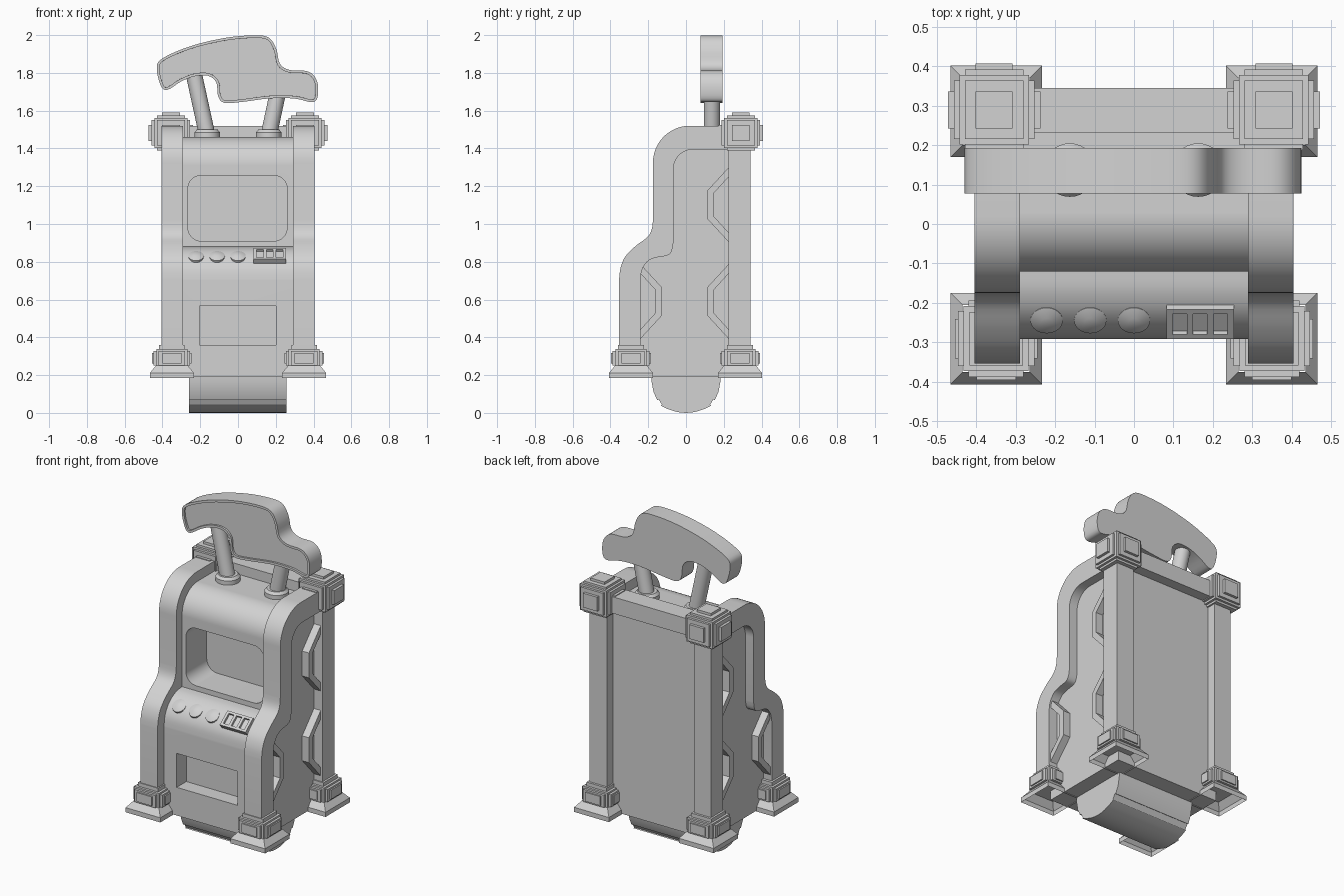
import bpy, bmesh
from math import sin, cos, radians
from mathutils import Matrix, Vector

old = bpy.data.objects.get("Cube")
if old:
    bpy.data.objects.remove(old, do_unlink=True)

grey = bpy.data.materials.new("plain grey")
grey.use_nodes = True
grey.diffuse_color = (0.65, 0.65, 0.65, 1)
grey.node_tree.nodes["Principled BSDF"].inputs["Base Color"].default_value = (0.65, 0.65, 0.65, 1)


def shade(ob):
    bpy.ops.object.select_all(action='DESELECT')
    ob.select_set(True)
    bpy.context.view_layer.objects.active = ob
    bpy.ops.object.shade_smooth_by_angle(angle=radians(32))


def finish(name, bm, smooth=False, closed=True):
    if closed:
        bmesh.ops.recalc_face_normals(bm, faces=bm.faces)
    mesh = bpy.data.meshes.new(name)
    bm.to_mesh(mesh)
    bm.free()
    mesh.materials.append(grey)
    ob = bpy.data.objects.new(name, mesh)
    bpy.context.collection.objects.link(ob)
    if smooth:
        shade(ob)
    return ob


def add_box(bm, centre, size):
    m = Matrix.Translation(centre) @ Matrix.Diagonal((*size, 1))
    bmesh.ops.create_cube(bm, size=1, matrix=m)


def add_prism(bm, pts, axis, a, b):
    """Extrude a (y, z) outline along x, or an (x, z) outline along y."""
    def put(p, d):
        return (d, p[0], p[1]) if axis == 'x' else (p[0], d, p[1])
    face = bm.faces.new([bm.verts.new(put(p, a)) for p in pts])
    ext = bmesh.ops.extrude_face_region(bm, geom=[face], use_keep_orig=True)
    vec = (b - a, 0, 0) if axis == 'x' else (0, b - a, 0)
    bmesh.ops.translate(bm, vec=vec, verts=[g for g in ext['geom'] if isinstance(g, bmesh.types.BMVert)])
    return face


def prism(name, pts, axis, a, b, smooth=True):
    bm = bmesh.new()
    add_prism(bm, pts, axis, a, b)
    return finish(name, bm, smooth)


def arc(cx, cy, r, a0, a1, n=12):
    angles = [radians(a0 + (a1 - a0) * i / n) for i in range(n + 1)]
    return [(cx + r * cos(t), cy + r * sin(t)) for t in angles]


def spline(pts, closed=False, n=4):
    """Smooth path through the points."""
    out, k = [], len(pts)
    for i in range(k if closed else k - 1):
        ids = [i - 1, i, i + 1, i + 2]
        q = [Vector(pts[j % k if closed else min(max(j, 0), k - 1)]) for j in ids]
        for s in range(n):
            t = s / n
            out.append(tuple(0.5 * (2 * q[1] + (q[2] - q[0]) * t
                       + (2 * q[0] - 5 * q[1] + 4 * q[2] - q[3]) * t * t
                       + (3 * q[1] - q[0] - 3 * q[2] + q[3]) * t ** 3)))
    return out if closed else out + [pts[-1]]


def rounded_rect(x0, x1, z0, z1, r):
    return (arc(x1 - r, z1 - r, r, 0, 90, 8) + arc(x0 + r, z1 - r, r, 90, 180, 8)
            + arc(x0 + r, z0 + r, r, 180, 270, 8) + arc(x1 - r, z0 + r, r, 270, 360, 8))


def rod(name, p, q, r0, r1=None, sides=32):
    p, q = Vector(p), Vector(q)
    bm = bmesh.new()
    m = Matrix.Translation((p + q) / 2) @ (q - p).to_track_quat('Z', 'Y').to_matrix().to_4x4()
    bmesh.ops.create_cone(bm, cap_ends=True, segments=sides, radius1=r0, radius2=r1 or r0,
                          depth=(q - p).length, matrix=m)
    return finish(name, bm, True)


def cut(ob, cutter):
    mod = ob.modifiers.new("recess", 'BOOLEAN')
    mod.object, mod.operation, mod.solver = cutter, 'DIFFERENCE', 'EXACT'
    bpy.context.view_layer.objects.active = ob
    bpy.ops.object.modifier_apply(modifier=mod.name)
    bpy.data.objects.remove(cutter, do_unlink=True)


# Cabinet body with screen recess and tray recess
console = spline([(-.292, .70), (-.284, .76), (-.26, .81), (-.22, .85), (-.17, .873), (-.12, .88)])
body = prism("cabinet_body", [(-.292, .19)] + console + arc(.03, 1.31, .15, 180, 90)
             + [(.283, 1.46), (.283, .19)], 'x', -.35, .35)
cut(body, prism("screen_cutter", rounded_rect(-.265, .26, .91, 1.257, .07), 'y', -.5, .08))
cut(body, prism("tray_cutter", [(-.205, .36), (.2, .36), (.2, .565), (-.205, .565)], 'y', -.5, -.2))
shade(body)
body.modifiers.new("flat_areas", 'WEIGHTED_NORMAL').keep_sharp = True

# Curved side frames
outer = ([(-.354, .3)] + spline([(-.354, .71), (-.346, .77), (-.32, .83), (-.265, .885), (-.205, .93),
         (-.182, .97), (-.175, 1.02)]) + arc(.02, 1.325, .195, 180, 90) + [(.25, 1.52)])
inner = ([(-.24, .3)] + spline([(-.24, .72), (-.23, .765), (-.2, .805), (-.16, .822), (-.1, .833),
         (-.077, .855), (-.067, .9)]) + arc(.038, 1.29, .105, 180, 90) + [(.25, 1.395)])
bracket = [(0, .2), (-.115, .075), (-.115, -.075), (0, -.2), (0, -.15), (-.08, -.062), (-.08, .062), (0, .15)]

for side, s in (("left", 1), ("right", -1)):
    prism(side + "_frame", outer + inner[::-1], 'x', s * .29, s * .405)
    # Angular side handles
    for label, y, z, flip in (("upper_rear", .228, 1.102, 1), ("lower_rear", .228, .59, 1),
                              ("front", -.243, .59, -1)):
        prism(f"{side}_{label}_handle", [(y + flip * u, z + v) for u, v in bracket],
              'x', s * .34, s * .395, False)
    # Rear post
    bm = bmesh.new()
    add_box(bm, (s * .348, .283, .87), (.115, .115, 1.08))
    finish(side + "_rear_post", bm)
    # Stepped corner block, slightly squashed in height
    bm = bmesh.new()
    add_box(bm, (0, 0, 0), (.176, .176, .176))
    for half, reach in ((.074, .102), (.047, .118)):
        for axis in range(3):
            size = [2 * half] * 3
            size[axis] = 2 * reach
            add_box(bm, (0, 0, 0), size)
    bmesh.ops.transform(bm, verts=bm.verts, matrix=Matrix.Translation((s * .355, .29, 1.482))
                        @ Matrix.Diagonal((1, 1, .91, 1)))
    finish(side + "_corner_block", bm)
    # Stepped feet with a hollow flared base
    for end, y in (("front", -.291), ("rear", .286)):
        bm = bmesh.new()
        x = s * .35
        add_box(bm, (x, y, .292), (.165, .165, .09))
        add_box(bm, (x, y, .34), (.136, .136, .038))
        for w, reach, h in ((.14, .097, .075), (.1, .105, .055)):
            add_box(bm, (x, y, .289), (2 * reach, w, h))
            add_box(bm, (x, y, .289), (w, 2 * reach, h))
        finish(f"{side}_{end}_foot", bm)
        bm = bmesh.new()
        rings = []
        for half, z in ((.116, .184), (.116, .212), (.085, .25)):
            rings.append([bm.verts.new((x + a * half, y + b * half, z))
                          for a, b in ((-1, -1), (1, -1), (1, 1), (-1, 1))])
        for lo, hi in zip(rings, rings[1:]):
            for i in range(4):
                j = (i + 1) % 4
                bm.faces.new((lo[i], lo[j], hi[j], hi[i]))
        finish(f"{side}_{end}_foot_base", bm, closed=False)

# Rear top rail
bm = bmesh.new()
add_box(bm, (0, .288, 1.47), (.56, .115, .1))
finish("rear_rail", bm)

# Rounded drum under the cabinet, with two ribs
half = [(.185, .22), (.183, .17), (.172, .11), (.152, .068), (.145, .072), (.127, .042), (.133, .038),
        (.1, .022), (.06, .008), (.03, .002)]
prism("drum", half + [(0, 0)] + [(-y, z) for y, z in reversed(half)], 'x', -.26, .258)

# Domed buttons on the console
tilt = radians(38)
normal = Vector((0, -sin(tilt), cos(tilt)))
for i in range(3):
    p = Vector((-.222 + .111 * i, -.238, .822))
    rod(f"button_{i + 1}", p - normal * .02, p + normal * .012, .041)
    rod(f"button_{i + 1}_top", p + normal * .012, p + normal * .022, .041, .015)

# Switch bank: base plate and raised grid
bm = bmesh.new()
add_box(bm, (0, 0, -.005), (.17, .08, .03))
for v in (-.04, .04):
    add_box(bm, (0, v, .004), (.172, .014, .04))
for i in range(4):
    add_box(bm, (-.078 + .052 * i, 0, .004), (.016, .08, .04))
bmesh.ops.transform(bm, verts=bm.verts,
                    matrix=Matrix.Translation((.168, -.24, .825)) @ Matrix.Rotation(tilt, 4, 'X'))
finish("switch_bank", bm)

# Slanted support rods with collars
for side, x, top in (("right", -.163, (-.235, .137, 1.8)), ("left", .163, (.212, .137, 1.7))):
    rod(side + "_collar", (x, .137, 1.44), (x, .137, 1.485), .068)
    rod(side + "_collar_top", (x, .137, 1.485), (x, .137, 1.5), .068, .055)
    rod(side + "_support", (x, .137, 1.47), top, .043)

# Topper sign with a rimmed front
sign = spline([(-.43, 1.83), (-.41, 1.735), (-.375, 1.71), (-.3, 1.755), (-.23, 1.782), (-.16, 1.785),
               (-.115, 1.75), (-.106, 1.68), (-.075, 1.642), (.01, 1.645), (.17, 1.665), (.3, 1.664),
               (.395, 1.645), (.423, 1.68), (.417, 1.76), (.37, 1.808), (.275, 1.815), (.222, 1.848),
               (.203, 1.925), (.165, 1.985), (.09, 1.999), (-.07, 1.985), (-.25, 1.942),
               (-.395, 1.88)], closed=True)
bm = bmesh.new()
front = add_prism(bm, sign, 'y', .078, .193)
bmesh.ops.recalc_face_normals(bm, faces=bm.faces)
bmesh.ops.inset_region(bm, faces=[front], thickness=.014, depth=0)
bmesh.ops.inset_region(bm, faces=[front], thickness=.0001, depth=-.012)
finish("topper_sign", bm, True)
